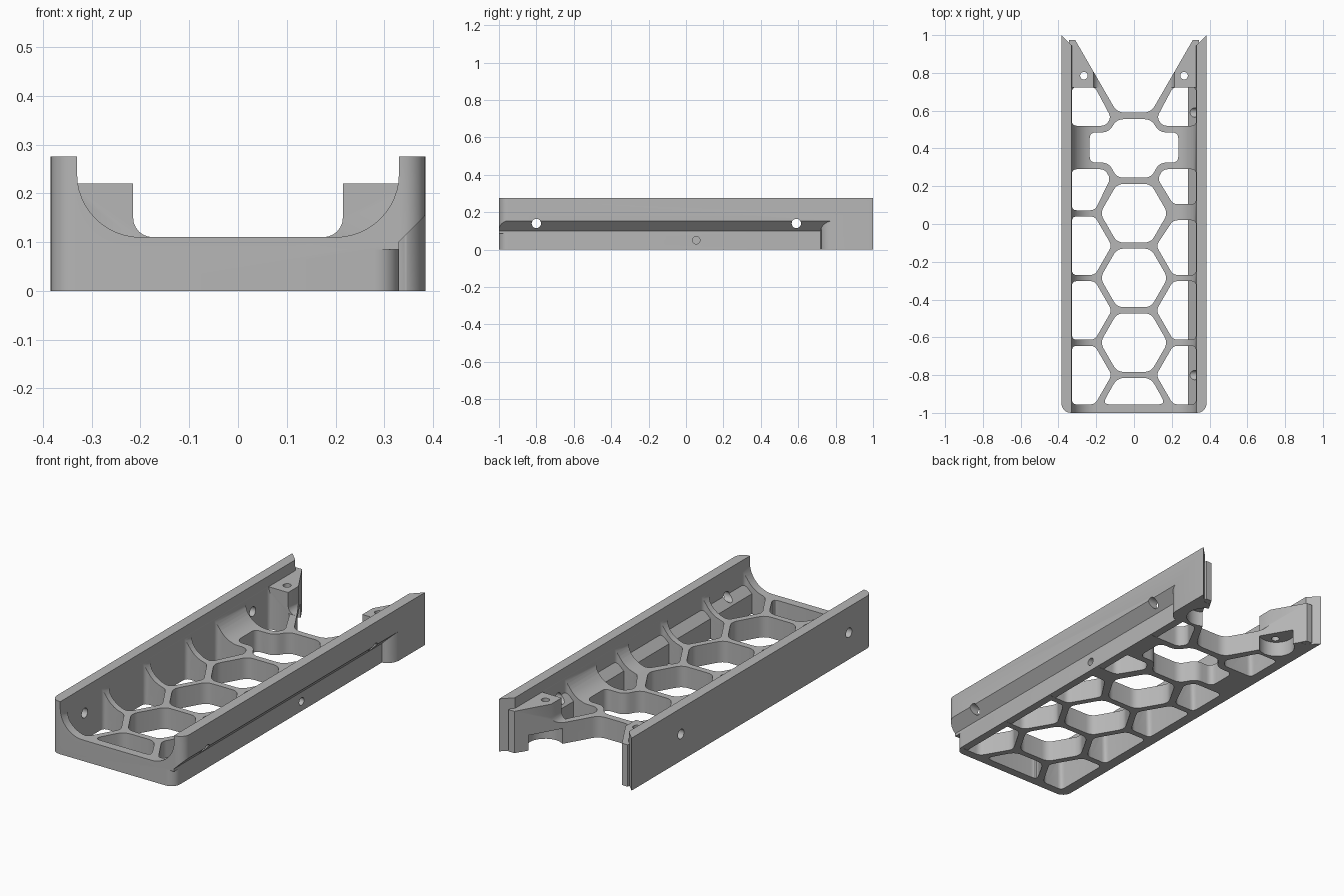
import bpy, math
from mathutils import Vector

cube = bpy.data.objects.get("Cube")
if cube:
    bpy.data.objects.remove(cube)

grey = bpy.data.materials.new("plain_grey")
grey.use_nodes = True
colour = (0.47, 0.47, 0.47, 1)
grey.diffuse_color = colour
grey.node_tree.nodes["Principled BSDF"].inputs["Base Color"].default_value = colour


def rounded(points, r, steps=5):
    """Round every corner of a closed 2D outline."""
    out = []
    for i, p in enumerate(points):
        p = Vector(p)
        a, b = Vector(points[i - 1]) - p, Vector(points[(i + 1) % len(points)]) - p
        t = min(r, a.length * 0.45, b.length * 0.45)
        a, b = p + a.normalized() * t, p + b.normalized() * t
        for k in range(steps + 1):
            s = k / steps
            out.append(a * (1 - s) ** 2 + p * (2 * s * (1 - s)) + b * s ** 2)
    return out


def arc(cx, cy, rx, ry, start, end, steps=12):
    angles = [math.radians(start + (end - start) * k / steps) for k in range(steps + 1)]
    return [(cx + rx * math.cos(a), cy + ry * math.sin(a)) for a in angles]


def prism(name, outline, lo, hi, axis="z"):
    """Extrude a 2D outline along an axis: z uses xy, y uses xz, x uses yz."""
    place = {"z": lambda u, v, w: (u, v, w),
             "y": lambda u, v, w: (u, w, v),
             "x": lambda u, v, w: (w, u, v)}[axis]
    n = len(outline)
    verts = [place(u, v, w) for w in (lo, hi) for u, v in outline]
    faces = [list(range(n))[::-1], list(range(n, 2 * n))]
    faces += [[i, (i + 1) % n, (i + 1) % n + n, i + n] for i in range(n)]
    mesh = bpy.data.meshes.new(name)
    mesh.from_pydata(verts, [], faces)
    obj = bpy.data.objects.new(name, mesh)
    bpy.context.collection.objects.link(obj)
    bpy.ops.object.select_all(action="DESELECT")
    bpy.context.view_layer.objects.active = obj
    obj.select_set(True)
    bpy.ops.object.mode_set(mode="EDIT")
    bpy.ops.mesh.select_all(action="SELECT")
    bpy.ops.mesh.normals_make_consistent(inside=False)
    bpy.ops.object.mode_set(mode="OBJECT")
    return obj


def combine(target, tool, operation="DIFFERENCE"):
    mod = target.modifiers.new("combine", "BOOLEAN")
    mod.operation, mod.object, mod.solver = operation, tool, "EXACT"
    bpy.context.view_layer.objects.active = target
    bpy.ops.object.modifier_apply(modifier=mod.name)
    bpy.data.objects.remove(tool)


def mirror(points, side):
    return [(side * x, y) for x, y in points]


def both(half):
    """Close a right-hand half outline with its mirror image."""
    return half + mirror(half, -1)[::-1]


W, H, FLOOR, INNER = 0.384, 0.275, 0.11, 0.33
PITCH, HALF = 0.3425, 0.155
SIDE, FLAT = HALF / math.cos(math.pi / 6), HALF * math.tan(math.pi / 6)

# Outer block with rounded front corners
plan = [(W, 1), (-W, 1)] + arc(-W + 0.05, -0.95, 0.05, 0.05, 180, 270, 6) \
    + arc(W - 0.05, -0.95, 0.05, 0.05, 270, 360, 6)
tray = prism("tray", plan, 0, H)

# Rounded channel along the length
channel = both([(INNER, 0.4)] + arc(0.2, 0.24, 0.13, 0.13, 0, -90))
combine(tray, prism("channel_cutter", channel, -1.1, 1.1, "y"))

# Hexagonal floor openings down the middle
for k in range(3):
    y = 0.057 - PITCH * k
    hexagon = [(FLAT, y + HALF), (SIDE, y), (FLAT, y - HALF)]
    combine(tray, prism("hex_cutter", rounded(both(hexagon), 0.035), -0.1, 0.2))
front_gap = [(FLAT, -0.815), (0.168, -0.955)]
combine(tray, prism("front_cutter", rounded(both(front_gap), 0.04), -0.1, 0.2))
wide_gap = [(FLAT, 0.555), (0.135, 0.485), (0.235, 0.485),
            (0.235, 0.325), (0.135, 0.325), (FLAT, 0.245)]
combine(tray, prism("wide_cutter", rounded(both(wide_gap), 0.035), -0.1, 0.2))

# Half-hexagon pockets beside the walls
column = PITCH * math.cos(math.pi / 6)
for side in (-1, 1):
    for k in range(5):
        y = -0.8 + PITCH * k
        lo, hi = y - HALF, y + HALF
        edge, tip, wall = column - FLAT, column - SIDE, 0.328
        if side > 0 and k == 2:
            hi = 0.02
        if k == 3:
            lo = 0.105 if side > 0 else lo
            pocket = [(wall, lo), (edge, lo), (0.125, 0.24), (0.155, 0.29), (wall, 0.29)]
        elif k == 4:
            pocket = [(wall, 0.52), (0.15, 0.52), (0.122, 0.565), (edge, hi), (wall, hi)]
        else:
            pocket = [(wall, lo), (edge, lo), (tip, y), (edge, hi), (wall, hi)]
        combine(tray, prism("pocket_cutter", rounded(mirror(pocket, side), 0.025), -0.1, 0.235))

# Sloped inner lining behind the side groove
lining = [(0.287, 0.001), (0.287, 0.105), (0.332, 0.15), (0.36, 0.15), (0.36, 0.001)]
combine(tray, prism("lining", lining, -0.97, 0.74, "y"), "UNION")

# Side groove with sloped roof and rounded far end
groove_plan = [(0.5, -1.1), (INNER, -1.1)] \
    + [(INNER + 0.056 * math.sin(a), 0.8 - 0.08 * math.cos(a))
       for a in [math.pi / 2 * k / 8 for k in range(9)]] + [(0.5, 0.8)]
groove = prism("groove_cutter", groove_plan, -0.1, 0.4)
roof = [(0.3, -0.2), (0.3, 0.07), (0.6, 0.37), (0.6, -0.2)]
combine(groove, prism("groove_roof", roof, -1.2, 1.0, "y"), "INTERSECT")
combine(tray, groove)
corner = [(0.35, -1.02), (0.35, -0.95)] + arc(0.28, -0.95, 0.05, 0.05, 0, -90, 6) + [(0.28, -1.02)]
combine(tray, prism("corner_cutter", corner, -0.1, 0.085))

# Bevelled wall ends and raised mounting blocks
for side in (-1, 1):
    bevel = [(0.1, 1.05), (0.1, 0.945), (INNER, 0.945), (W, 0.999), (W, 1.05)]
    combine(tray, prism("bevel_cutter", mirror(bevel, side), -0.1, 0.4))
    profile = [(0.345, 0.22), (0.215, 0.22)] + arc(0.175, 0.15, 0.04, 0.04, 0, -90, 6) \
        + [(0.175, 0.001), (0.345, 0.001)]
    block = prism("mounting_block", mirror(profile, side), 0.722, 0.975, "y")
    combine(tray, block, "UNION")

# Open V at the back
opening = [(FLAT, 0.59), (0.36, 0.59 + (0.36 - FLAT) * math.sqrt(3))]
combine(tray, prism("back_cutter", rounded(both(opening), 0.04), -0.1, 0.4))

# Underside recesses and screw holes in the blocks
for side in (-1, 1):
    combine(tray, prism("recess_cutter", arc(side * 0.235, 0.83, 0.09, 0.09, 0, 345, 23), -0.1, 0.08))
    combine(tray, prism("screw_cutter", arc(side * 0.265, 0.785, 0.02, 0.02, 0, 345, 23), 0.05, 0.4))

# Holes through both walls, and a blind hole in the grooved side
for y in (-0.8, 0.59):
    combine(tray, prism("wall_hole_cutter", arc(y, 0.14, 0.025, 0.025, 0, 345, 23), -0.6, 0.6, "x"))
combine(tray, prism("blind_hole_cutter", arc(0.055, 0.05, 0.02, 0.02, 0, 345, 23), 0.22, 0.5, "x"))

# Finish
tray.data.materials.clear()
tray.data.materials.append(grey)
for face in tray.data.polygons:
    face.material_index = 0
bpy.ops.object.select_all(action="DESELECT")
tray.select_set(True)
bpy.context.view_layer.objects.active = tray
bpy.ops.object.shade_smooth_by_angle(angle=math.radians(32))
